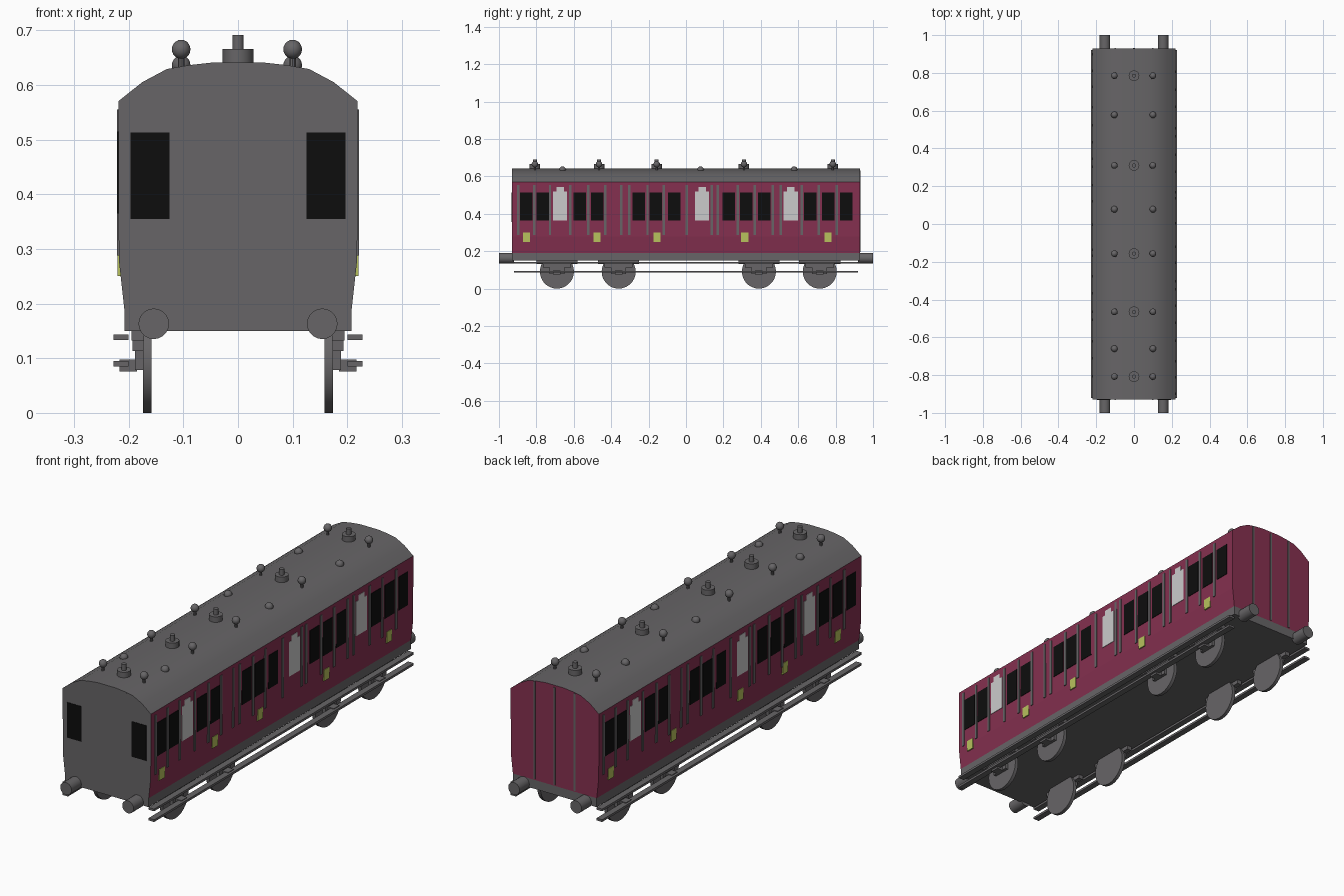
import bpy, bmesh, math
from mathutils import Matrix

if "Cube" in bpy.data.objects:
    bpy.data.objects.remove(bpy.data.objects["Cube"])

def mat(name, rgb):
    m = bpy.data.materials.new(name)
    m.diffuse_color = (*rgb, 1)
    m.use_nodes = True
    m.node_tree.nodes["Principled BSDF"].inputs["Base Color"].default_value = m.diffuse_color
    return m

GREY = mat("grey", (0.135, 0.13, 0.135))
MAROON = mat("maroon", (0.235, 0.03, 0.08))
BLACK = mat("window black", (0.004, 0.004, 0.004))
WHITE = mat("frosted white", (0.6, 0.6, 0.6))
YELLOW = mat("plate yellow", (0.48, 0.54, 0.11))

def finish(name, bm, mats, smooth=False):
    bmesh.ops.recalc_face_normals(bm, faces=bm.faces)
    me = bpy.data.meshes.new(name)
    bm.to_mesh(me)
    bm.free()
    ob = bpy.data.objects.new(name, me)
    bpy.context.collection.objects.link(ob)
    for m in mats:
        me.materials.append(m)
    if smooth:
        bpy.ops.object.select_all(action='DESELECT')
        ob.select_set(True)
        bpy.context.view_layer.objects.active = ob
        bpy.ops.object.shade_smooth_by_angle(angle=math.radians(35))
    return ob

def box(bm, x0, x1, y0, y1, z0, z1):
    m = Matrix.Translation(((x0 + x1) / 2, (y0 + y1) / 2, (z0 + z1) / 2)) @ \
        Matrix.Diagonal((abs(x1 - x0), abs(y1 - y0), abs(z1 - z0), 1))
    bmesh.ops.create_cube(bm, size=1, matrix=m)

def cyl(bm, r, depth, centre, axis='Z', n=20):
    rot = {'Z': Matrix(), 'X': Matrix.Rotation(math.pi / 2, 4, 'Y'),
           'Y': Matrix.Rotation(math.pi / 2, 4, 'X')}[axis]
    bmesh.ops.create_cone(bm, cap_ends=True, segments=n, radius1=r, radius2=r,
                          depth=depth, matrix=Matrix.Translation(centre) @ rot)

def ball(bm, r, centre):
    bmesh.ops.create_uvsphere(bm, u_segments=14, v_segments=10, radius=r,
                              matrix=Matrix.Translation(centre))

def prism(name, half, mats, rule, y=0.93, smooth=False):
    """Extrude a mirrored half profile along y; rule picks the material."""
    pts = half + [(-x, z) for x, z in reversed(half)]
    bm = bmesh.new()
    f = bm.faces.new([bm.verts.new((x, -y, z)) for x, z in pts])
    ext = bmesh.ops.extrude_face_region(bm, geom=[f])
    bmesh.ops.translate(bm, vec=(0, 2 * y, 0),
                        verts=[v for v in ext['geom'] if isinstance(v, bmesh.types.BMVert)])
    bmesh.ops.recalc_face_normals(bm, faces=bm.faces)
    for face in bm.faces:
        face.material_index = rule(face)
    finish(name, bm, mats, smooth)

# underframe, body and roof
not_front = lambda f: 0 if f.normal.y < -0.5 else 1
prism("underframe", [(0.208, 0.15), (0.208, 0.19)], [GREY], lambda f: 0)
prism("body", [(0.208, 0.19), (0.218, 0.28), (0.219, 0.57)], [GREY, MAROON], not_front)
prism("roof", [(0.219, 0.57), (0.175, 0.605), (0.13, 0.629), (0.09, 0.636), (0.045, 0.641)],
      [GREY, MAROON], lambda f: 1 if f.normal.y > 0.5 else 0, smooth=True)

# side details: the left side is the right side turned half round
WINDOWS = [-.855, -.767, -.568, -.475, -.252, -.161, -.064, .228, .322, .418, .665, .761, .858]
FROSTED = [-.673, .086, .56]
STRIPS = [-.898, -.812, -.727, -.619, -.523, -.432, -.346, -.303, -.206, -.12, .003,
          .137, .169, .276, .367, .464, .507, .62, .71, .807]
PLATES = {1: [-.853, -.475, -.155, .314, .759], -1: [.844, .40, -.074, -.39, -.763]}
for s, side in ((1, "right"), (-1, "left")):
    def plates(name, ys, w, z0, z1, x, m, extra=None):
        bm = bmesh.new()
        for y in ys:
            box(bm, s * 0.214, s * x, y - w / 2, y + w / 2, z0, z1)
            if extra:
                ew, ez = extra
                box(bm, s * 0.214, s * x, y - ew / 2, y + ew / 2, z1, ez)
        finish(side + "_" + name, bm, [m])
    plates("windows", [s * y for y in WINDOWS], 0.067, 0.365, 0.515, 0.2205, BLACK)
    plates("frosted_windows", [s * y for y in FROSTED], 0.076, 0.365, 0.52, 0.2205, WHITE, (0.04, 0.543))
    plates("beading", [s * y for y in STRIPS], 0.013, 0.288, 0.555, 0.2215, GREY)
    plates("door_plates", PLATES[s], 0.038, 0.25, 0.30, 0.2205, YELLOW)

# end windows and beading
bm = bmesh.new()
for s in (-1, 1):
    box(bm, s * 0.125, s * 0.197, -0.932, -0.926, 0.355, 0.513)
finish("front_windows", bm, [BLACK])
bm = bmesh.new()
for x in (-0.1, 0.1):
    box(bm, x - 0.004, x + 0.004, -0.931, -0.926, 0.195, 0.632)
for x in (-0.1, 0, 0.1):
    box(bm, x - 0.004, x + 0.004, 0.926, 0.933, 0.195, 0.632)
finish("end_beading", bm, [GREY])

# buffers
bm = bmesh.new()
for x in (-0.154, 0.154):
    for y in (-0.96, 0.96):
        cyl(bm, 0.028, 0.08, (x, y, 0.163), 'Y')
finish("buffers", bm, [GREY], True)

# roof lamps with tall ball vents, and low dome vents
LAMPS = [.785, .31, -.157, -.465, -.808]
bm = bmesh.new()
for y in LAMPS:
    cyl(bm, 0.028, 0.035, (0, y, 0.648))
    cyl(bm, 0.0105, 0.035, (0, y, 0.674))
finish("roof_lamps", bm, [GREY], True)
bm = bmesh.new()
for x in (-0.104, 0.1):
    for y in LAMPS:
        ball(bm, 0.0175, (x, y, 0.665))
        cyl(bm, 0.006, 0.03, (x, y, 0.645), n=10)
    for y in (.578, .078, -.66):
        ball(bm, 0.0175, (x, y, 0.636))
finish("roof_vents", bm, [GREY], True)

# wheels, springs and axle boxes
wheels, gear = bmesh.new(), bmesh.new()
for s in (-1, 1):
    for y in (-.69, -.36, .39, .715):
        cyl(wheels, 0.091, 0.016, (s * 0.166, y, 0.091), 'X', 28)
        box(gear, s * 0.172, s * 0.195, y - 0.11, y + 0.11, 0.132, 0.152)
        box(gear, s * 0.172, s * 0.193, y - 0.075, y + 0.075, 0.113, 0.132)
        box(gear, s * 0.172, s * 0.188, y - 0.04, y + 0.04, 0.078, 0.113)
        box(gear, s * 0.185, s * 0.217, y - 0.02, y + 0.02, 0.076, 0.098)
finish("wheels", wheels, [GREY], True)
finish("axle_boxes", gear, [GREY])

# footboards
bm = bmesh.new()
for s in (-1, 1):
    for z in (0.138, 0.09):
        box(bm, s * 0.2, s * 0.228, -0.92, 0.92, z - 0.005, z + 0.005)
finish("footboards", bm, [GREY])
